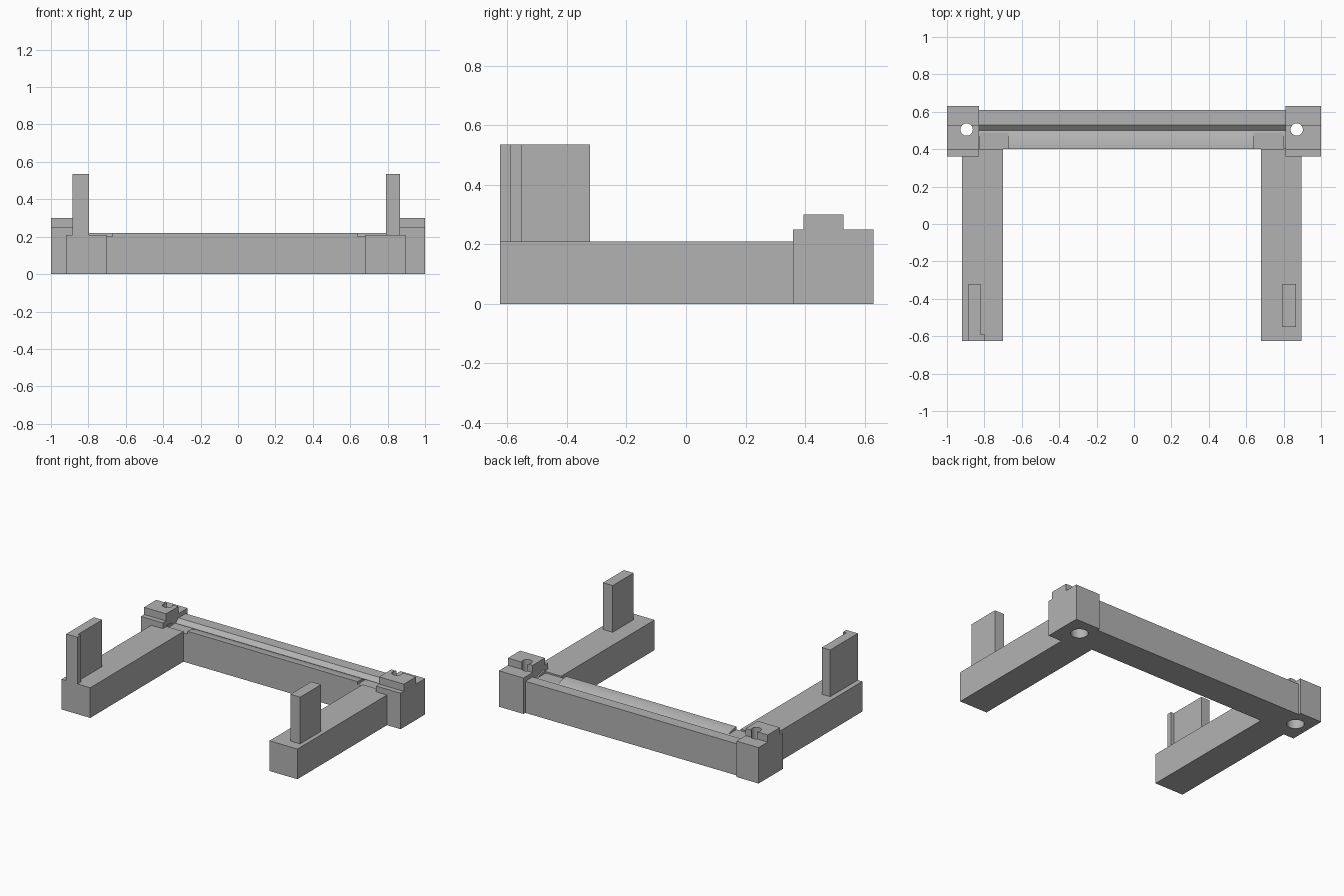
import bpy
import bmesh
import math

cube = bpy.data.objects.get("Cube")
if cube:
    bpy.data.objects.remove(cube, do_unlink=True)

grey = bpy.data.materials.new("plain grey")
grey.use_nodes = True
tone = (0.45, 0.45, 0.45, 1)
grey.diffuse_color = tone
grey.node_tree.nodes["Principled BSDF"].inputs["Base Color"].default_value = tone


def prism(name, outline, direction):
    """Extrude a closed outline of 3D points along a direction."""
    bm = bmesh.new()
    face = bm.faces.new([bm.verts.new(p) for p in outline])
    new = bmesh.ops.extrude_face_region(bm, geom=[face])["geom"]
    moved = [v for v in new if isinstance(v, bmesh.types.BMVert)]
    bmesh.ops.translate(bm, verts=moved, vec=direction)
    bmesh.ops.recalc_face_normals(bm, faces=bm.faces)
    mesh = bpy.data.meshes.new(name)
    bm.to_mesh(mesh)
    bm.free()
    mesh.materials.append(grey)
    obj = bpy.data.objects.new(name, mesh)
    bpy.context.collection.objects.link(obj)
    return obj


def along_x(name, profile, x0, x1):
    return prism(name, [(x0, y, z) for y, z in profile], (x1 - x0, 0, 0))


def along_z(name, plan, z0, z1):
    return prism(name, [(x, y, z0) for x, y in plan], (0, 0, z1 - z0))


def rect(a0, a1, b0, b1):
    return [(a0, b0), (a1, b0), (a1, b1), (a0, b1)]


def circle(cx, cy, r, n=32):
    turns = [2 * math.pi * i / n for i in range(n)]
    return [(cx + r * math.cos(t), cy + r * math.sin(t)) for t in turns]


def cut(obj, cutter):
    cutter.hide_render = True
    mod = obj.modifiers.new("cut", "BOOLEAN")
    mod.operation = "DIFFERENCE"
    mod.solver = "EXACT"
    mod.object = cutter
    bpy.context.view_layer.objects.active = obj
    bpy.ops.object.modifier_apply(modifier=mod.name)
    bpy.data.objects.remove(cutter, do_unlink=True)


def smooth(obj):
    bpy.ops.object.select_all(action="DESELECT")
    obj.select_set(True)
    bpy.context.view_layer.objects.active = obj
    bpy.ops.object.shade_smooth_by_angle(angle=math.radians(20))


# Cross rail: rounded lip falling into a groove, flat strip behind
lip_radius, top = 0.21, 0.22
lip = []
for i in range(11):
    d = 0.01 * i
    lip.append((0.40 + d, top - lip_radius + math.sqrt(lip_radius**2 - d * d)))
rail = along_x("cross_rail", [(0.40, 0)] + lip + [(0.53, top), (0.61, top), (0.61, 0)],
               -0.83, 0.81)

# Shallow pockets at both ends of the lip
for x0, x1 in ((-0.825, -0.67), (0.64, 0.80)):
    cut(rail, along_x("pocket_cutter", rect(0.38, 0.49, 0.20, 0.30), x0, x1))
smooth(rail)

# Stepped end blocks with a counterbored screw hole
step = [(0.36, 0), (0.36, 0.25), (0.395, 0.25), (0.395, 0.30),
        (0.53, 0.30), (0.53, 0.25), (0.63, 0.25), (0.63, 0)]
for side, x0, x1, hole in (("right", -1, -0.83, -0.895), ("left", 0.81, 1, 0.87)):
    block = along_x(side + "_end_block", step, x0, x1)
    cut(block, along_z("hole_cutter", circle(hole, 0.505, 0.033), -0.1, 0.4))
    cut(block, along_z("counterbore_cutter", circle(hole, 0.505, 0.055), -0.1, 0.15))
    smooth(block)

# Legs reaching forward
along_z("right_leg", rect(-0.92, -0.70, -0.625, 0.40), 0, 0.21)
along_z("left_leg", rect(0.68, 0.895, -0.625, 0.40), 0, 0.21)

# Upright posts: one with a small front lip, one plain
along_z("right_post", [(-0.885, -0.625), (-0.797, -0.625), (-0.797, -0.59),
                       (-0.82, -0.59), (-0.82, -0.322), (-0.885, -0.322)], 0.21, 0.535)
along_z("left_post", rect(0.79, 0.865, -0.552, -0.322), 0.21, 0.535)
